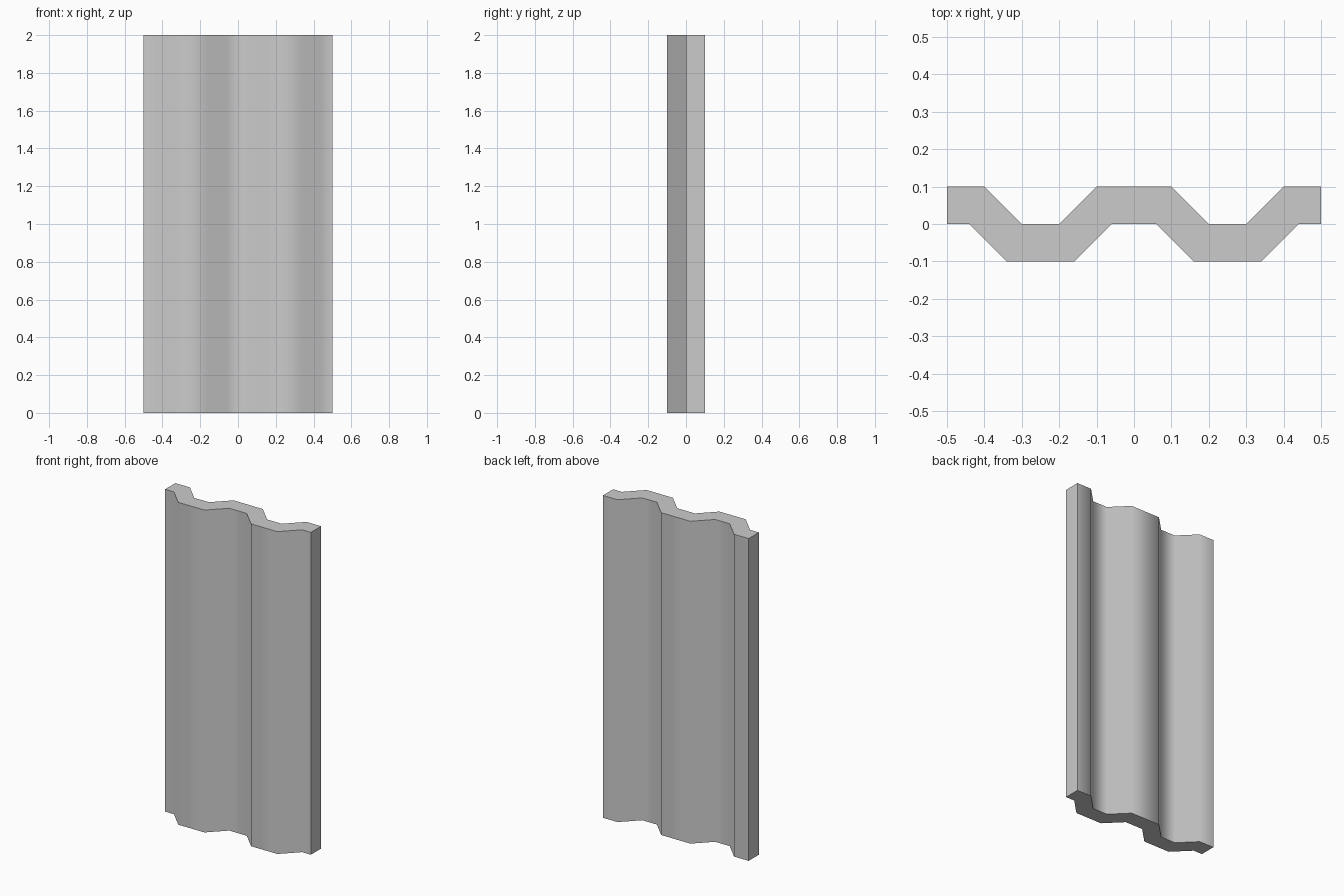
import bpy, bmesh, math

if "Cube" in bpy.data.objects:
    bpy.data.objects.remove(bpy.data.objects["Cube"])

# Right half of the corrugated cross-section, from inner front to inner back
half = [(0.06, 0), (0.16, -0.1), (0.34, -0.1), (0.44, 0), (0.5, 0),
        (0.5, 0.1), (0.4, 0.1), (0.3, 0), (0.2, 0), (0.1, 0.1)]
profile = half + [(-x, y) for x, y in reversed(half)]

# Corrugated panel: profile extruded upwards
bm = bmesh.new()
base = bm.faces.new([bm.verts.new((x, y, 0)) for x, y in profile])
ext = bmesh.ops.extrude_face_region(bm, geom=[base], use_keep_orig=True)
top = [v for v in ext["geom"] if isinstance(v, bmesh.types.BMVert)]
bmesh.ops.translate(bm, verts=top, vec=(0, 0, 2))
bmesh.ops.recalc_face_normals(bm, faces=bm.faces)
mesh = bpy.data.meshes.new("corrugated_panel")
bm.to_mesh(mesh)
bm.free()
panel = bpy.data.objects.new("corrugated_panel", mesh)
bpy.context.collection.objects.link(panel)

# Soft folds, sharp ends and rims
bpy.context.view_layer.objects.active = panel
panel.select_set(True)
bpy.ops.object.shade_smooth_by_angle(angle=math.radians(60))
